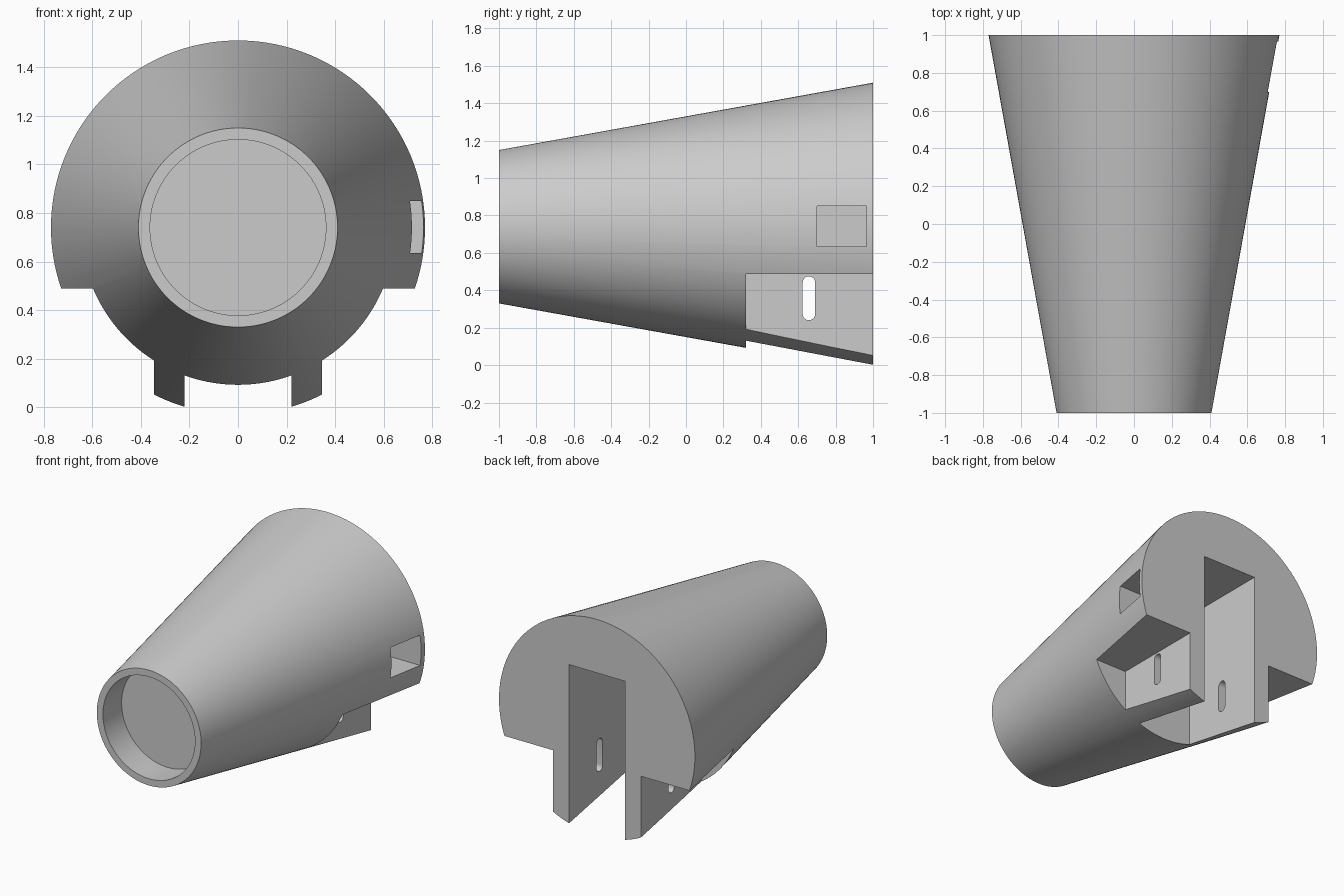
import bpy, bmesh
from math import pi, sin, cos
from mathutils import Matrix, Vector

default = bpy.data.objects.get("Cube")
if default:
    bpy.data.objects.remove(default, do_unlink=True)

AXIS_Z = 0.74      # height of the cone's axis
STEP_Y = 0.32      # where the rear cuts begin

grey = bpy.data.materials.new("plain grey")
grey.use_nodes = True
colour = (0.6, 0.6, 0.6, 1)
grey.diffuse_color = colour
grey.node_tree.nodes["Principled BSDF"].inputs["Base Color"].default_value = colour


def add_object(name, bm):
    bmesh.ops.recalc_face_normals(bm, faces=bm.faces)
    mesh = bpy.data.meshes.new(name)
    bm.to_mesh(mesh)
    bm.free()
    mesh.materials.append(grey)
    obj = bpy.data.objects.new(name, mesh)
    bpy.context.collection.objects.link(obj)
    return obj


def cone(name, rear_radius, front_radius, y0, y1):
    bm = bmesh.new()
    place = Matrix.Translation((0, (y0 + y1) / 2, AXIS_Z)) @ Matrix.Rotation(pi / 2, 4, "X")
    bmesh.ops.create_cone(bm, cap_ends=True, segments=128, radius1=rear_radius,
                          radius2=front_radius, depth=y1 - y0, matrix=place)
    return add_object(name, bm)


def box(name, low, high):
    low, high = Vector(low), Vector(high)
    bm = bmesh.new()
    place = Matrix.Translation((low + high) / 2) @ Matrix.Diagonal((high - low).to_4d())
    place[3][3] = 1
    bmesh.ops.create_cube(bm, size=1, matrix=place)
    return add_object(name, bm)


def rounded_slot(name, y, z_low, z_high, radius, reach):
    # capsule outline extruded sideways
    bm = bmesh.new()
    n = 12
    outline = []
    for start, z in ((0, z_high - radius), (pi, z_low + radius)):
        for i in range(n + 1):
            a = start + pi * i / n
            outline.append(bm.verts.new((-reach, y + radius * cos(a), z + radius * sin(a))))
    face = bm.faces.new(outline)
    extruded = bmesh.ops.extrude_face_region(bm, geom=[face])["geom"]
    moved = [v for v in extruded if isinstance(v, bmesh.types.BMVert)]
    bmesh.ops.translate(bm, verts=moved, vec=(2 * reach, 0, 0))
    return add_object(name, bm)


# Solid tapered body
body = cone("tapered_body", 0.77, 0.41, -1, 1)

# Cutters: front recess, rear channel, undercuts beside the legs, side pocket, pin slots
cutters = [
    cone("front_recess_cutter", 0.362, 0.362, -1.2, -0.79),
    box("channel_cutter", (-0.22, STEP_Y, -0.3), (0.22, 1.3, 1.13)),
    box("side_pocket_cutter", (0.45, 0.70, 0.635), (1, 0.965, 0.85)),
    rounded_slot("pin_slot_cutter", 0.657, 0.24, 0.475, 0.033, 0.42),
]
for side, name in ((1, "left"), (-1, "right")):
    x0, x1 = sorted((side * 0.345, side * 1.2))
    cutters.append(box(name + "_undercut_cutter", (x0, STEP_Y, -0.3), (x1, 1.3, 0.488)))

bpy.ops.object.select_all(action="DESELECT")
bpy.context.view_layer.objects.active = body
body.select_set(True)
for cutter in cutters:
    cutter.hide_render = True
    mod = body.modifiers.new(cutter.name, "BOOLEAN")
    mod.operation = "DIFFERENCE"
    mod.solver = "EXACT"
    mod.object = cutter
    bpy.ops.object.modifier_apply(modifier=mod.name)
    bpy.data.objects.remove(cutter, do_unlink=True)

bpy.ops.object.shade_smooth_by_angle(angle=pi / 6)
